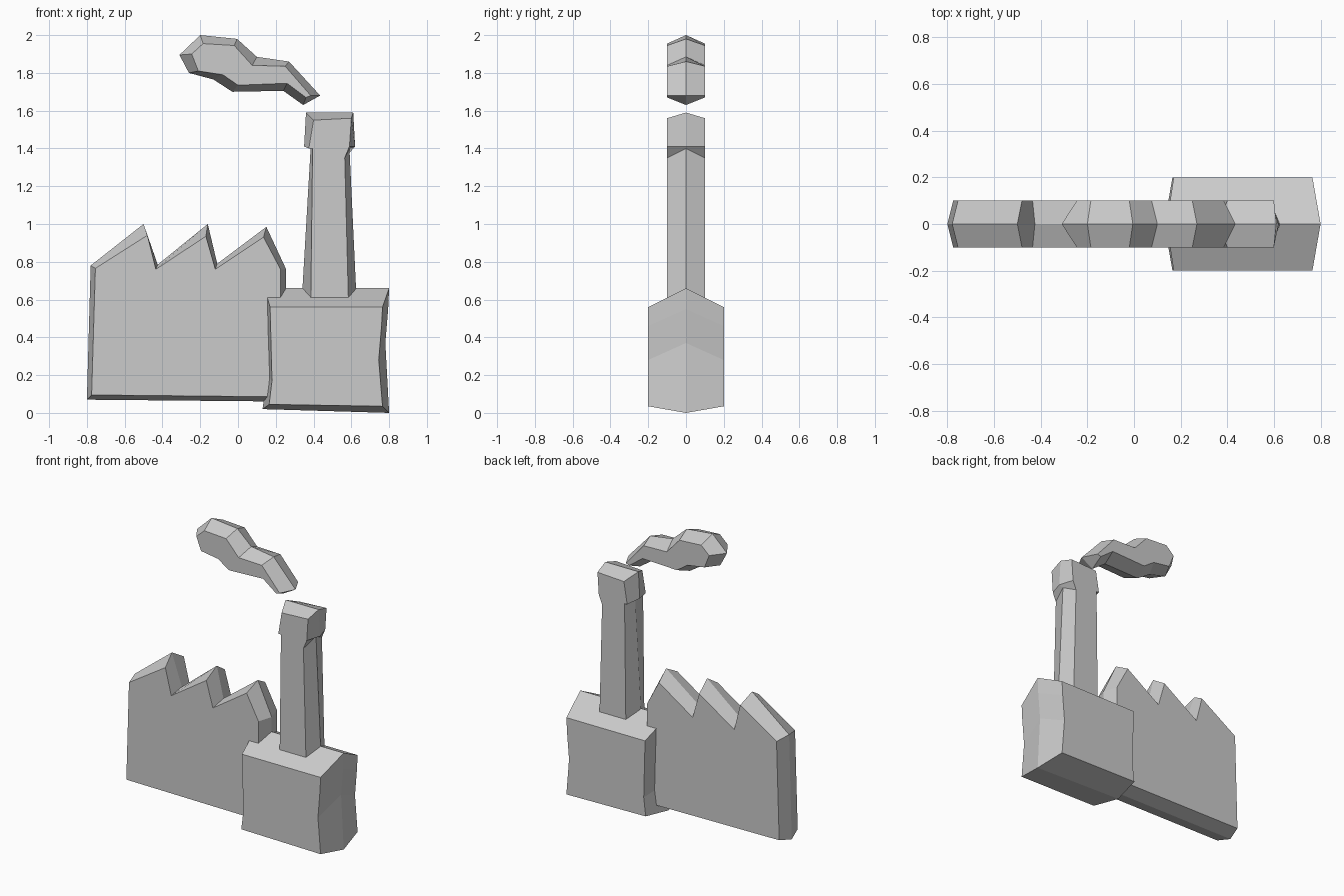
import bpy, bmesh


def bevelled_slab(name, half_depth, pairs):
    """Slab whose outline is widest at y=0. Each pair: (mid x, mid z, face x, face z)."""
    bm = bmesh.new()
    front = [bm.verts.new((fx, -half_depth, fz)) for _, _, fx, fz in pairs]
    mid = [bm.verts.new((mx, 0, mz)) for mx, mz, _, _ in pairs]
    back = [bm.verts.new((fx, half_depth, fz)) for _, _, fx, fz in pairs]
    n = len(pairs)
    for a, b in ((front, mid), (mid, back)):
        for i in range(n):
            j = (i + 1) % n
            bm.faces.new((a[i], a[j], b[j], b[i]))
    bm.faces.new(front)
    bm.faces.new(back[::-1])
    bmesh.ops.recalc_face_normals(bm, faces=bm.faces)
    mesh = bpy.data.meshes.new(name)
    bm.to_mesh(mesh)
    bm.free()
    obj = bpy.data.objects.new(name, mesh)
    bpy.context.collection.objects.link(obj)
    return obj


# Hall with saw-tooth roof
bevelled_slab("saw_tooth_hall", 0.1, [
    (-0.80, 0.07, -0.775, 0.095), (-0.78, 0.78, -0.755, 0.765),
    (-0.50, 1.00, -0.48, 0.94), (-0.425, 0.785, -0.435, 0.76),
    (-0.16, 1.00, -0.17, 0.935), (-0.11, 0.79, -0.12, 0.76),
    (0.15, 0.985, 0.135, 0.93), (0.255, 0.76, 0.225, 0.76),
    (0.25, 0.06, 0.22, 0.085)])

# Deeper boiler house
bevelled_slab("boiler_house", 0.2, [
    (0.13, 0.02, 0.165, 0.045), (0.155, 0.20, 0.18, 0.17),
    (0.14, 0.66, 0.17, 0.56), (0.80, 0.66, 0.765, 0.56),
    (0.795, 0.55, 0.76, 0.46), (0.78, 0.37, 0.745, 0.28),
    (0.80, 0.00, 0.765, 0.035)])

# Tapered chimney with collar
bevelled_slab("chimney", 0.1, [
    (0.335, 0.55, 0.385, 0.57), (0.385, 1.41, 0.395, 1.40),
    (0.35, 1.41, 0.375, 1.40), (0.36, 1.59, 0.40, 1.55),
    (0.61, 1.59, 0.60, 1.56), (0.62, 1.41, 0.59, 1.41),
    (0.59, 1.40, 0.565, 1.35), (0.63, 0.55, 0.585, 0.57)])

# Drifting smoke
bevelled_slab("smoke", 0.1, [
    (-0.31, 1.895, -0.245, 1.90), (-0.20, 2.00, -0.185, 1.955),
    (-0.005, 1.98, -0.02, 1.945), (0.10, 1.885, 0.075, 1.84),
    (0.27, 1.86, 0.25, 1.835), (0.435, 1.68, 0.385, 1.68),
    (0.345, 1.63, 0.36, 1.67), (0.24, 1.705, 0.26, 1.745),
    (-0.03, 1.70, 0.00, 1.735), (-0.13, 1.765, -0.08, 1.79),
    (-0.26, 1.80, -0.21, 1.81)])
